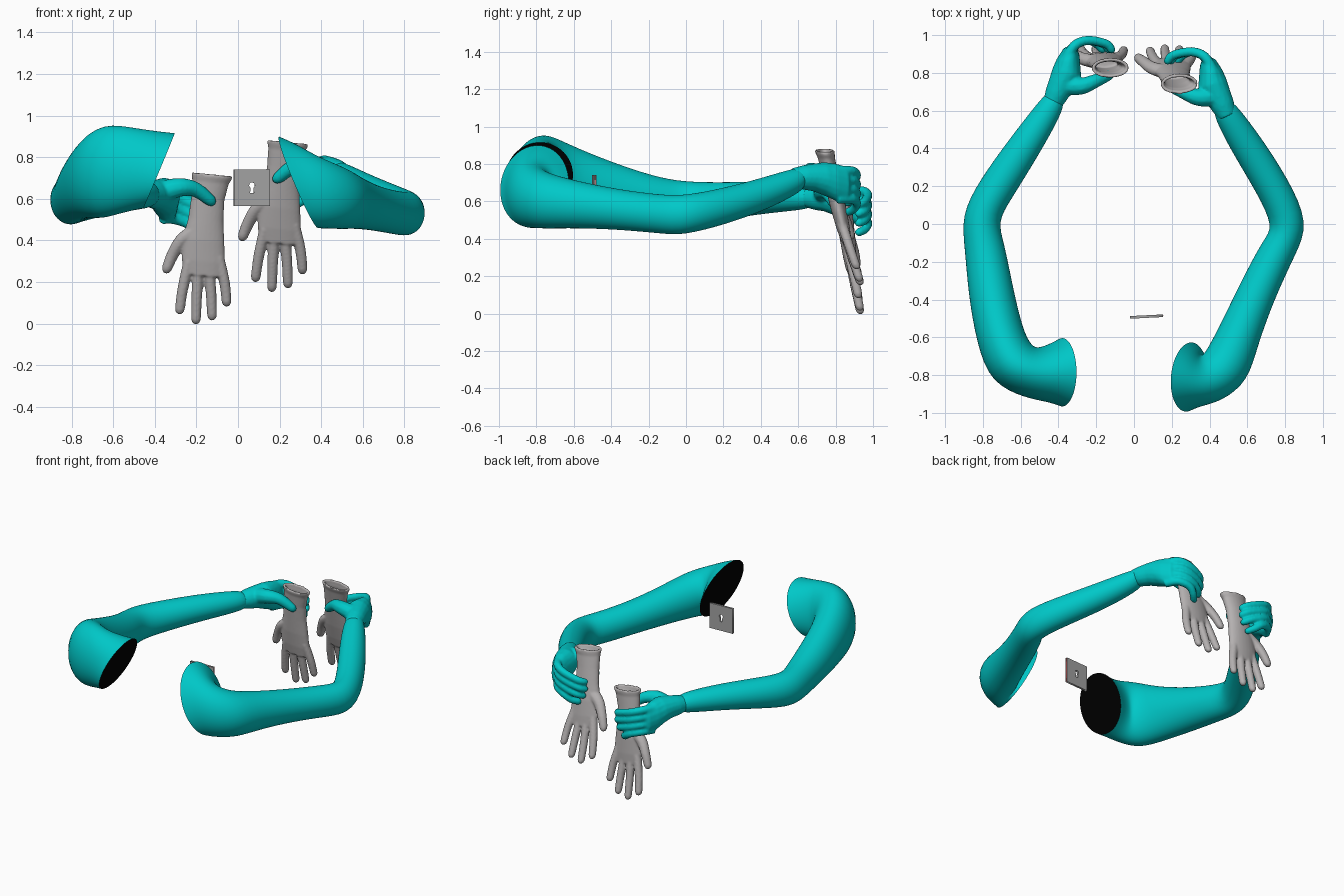
import bpy, bmesh, math
from mathutils import Vector

if "Cube" in bpy.data.objects:
    bpy.data.objects.remove(bpy.data.objects["Cube"])

UP = Vector((0, 0, 1))


def material(name, r, g, b):
    m = bpy.data.materials.new(name)
    m.use_nodes = True
    m.diffuse_color = (r, g, b, 1)
    m.node_tree.nodes["Principled BSDF"].inputs["Base Color"].default_value = (r, g, b, 1)
    return m


teal = material("teal_sleeve", 0, 0.58, 0.58)
black = material("black_cut", 0, 0, 0)
grey = material("grey_rubber", 0.46, 0.44, 0.44)
steel = material("steel_plate", 0.37, 0.37, 0.37)
red = material("red_edge", 0.5, 0.02, 0.02)


def loft(bm, rings, sides=16):
    """Skin a closed tube through rings of (centre, half axis, half axis)."""
    loops = []
    for c, u, v in rings:
        angles = [2 * math.pi * i / sides for i in range(sides)]
        loops.append([bm.verts.new(c + u * math.cos(a) + v * math.sin(a)) for a in angles])
    for a, b in zip(loops, loops[1:]):
        for i in range(sides):
            j = (i + 1) % sides
            bm.faces.new((a[i], a[j], b[j], b[i]))
    bm.faces.new(loops[-1])
    return bm.faces.new(loops[0])


def path_rings(path, tilt=0.0, yaw=0.0):
    """Upright rings along a mostly level path of (x, y, z, width, height);
    tilt and yaw slant the first rings, fading out along the path."""
    pts = [Vector(p[:3]) for p in path]
    rings = []
    for i, p in enumerate(path):
        d = pts[min(i + 1, len(pts) - 1)] - pts[max(i - 1, 0)]
        d.z = 0
        d.normalize()
        fade = max(0, 1 - 0.3 * i)
        rings.append((pts[i], (d.cross(UP) + d * yaw * fade) * p[3],
                      (UP - d * tilt * fade) * p[4]))
    return rings


def digit(bm, points, r, base=1.1):
    """Round finger through the points, tapering from base, ending in a dome."""
    pts = [Vector(p) for p in points]
    fine = []
    for i in range(len(pts) - 1):
        p0, p3 = pts[max(i - 1, 0)], pts[min(i + 2, len(pts) - 1)]
        a, b = pts[i], pts[i + 1]
        for k in range(4):
            t = k / 4
            fine.append(0.5 * (2 * a + (b - p0) * t + (2 * p0 - 5 * a + 4 * b - p3) * t * t
                               + (3 * a - p0 - 3 * b + p3) * t ** 3))
    fine.append(pts[-1])
    end = (fine[-1] - fine[-2]).normalized()
    sections = [(p, r * (base + (0.9 - base) * i / len(fine))) for i, p in enumerate(fine)]
    sections += [(fine[-1] + end * r * 0.6, r * 0.7), (fine[-1] + end * r * 0.9, r * 0.25)]
    rings = []
    for i, (c, rad) in enumerate(sections):
        d = sections[min(i + 1, len(sections) - 1)][0] - sections[max(i - 1, 0)][0]
        u = rings[-1][1] if rings else d.orthogonal()
        u = (u - d * (u.dot(d) / d.length_squared)).normalized()
        rings.append((c, u * rad, d.normalized().cross(u) * rad))
    loft(bm, rings, 10)


def finish(bm, name, *mats):
    bmesh.ops.recalc_face_normals(bm, faces=bm.faces)
    me = bpy.data.meshes.new(name)
    bm.to_mesh(me)
    bm.free()
    ob = bpy.data.objects.new(name, me)
    bpy.context.collection.objects.link(ob)
    for m in mats:
        me.materials.append(m)
    return ob


def fuse(ob, voxel):
    m = ob.modifiers.new("fuse", 'REMESH')
    m.mode = 'VOXEL'
    m.voxel_size = voxel
    m.use_smooth_shade = True
    s = ob.modifiers.new("soften", 'SMOOTH')
    s.factor = 0.5
    s.iterations = 4


def arm(name, path, tilt, yaw):
    bm = bmesh.new()
    cap = loft(bm, path_rings(path, tilt, yaw))
    crease = bm.edges.layers.float.new("crease_edge")
    for f in bm.faces:
        f.smooth = f is not cap
    for e in cap.edges:
        e[crease] = 1
        e.smooth = False
    cap.material_index = 1
    ob = finish(bm, name, teal, black)
    ob.modifiers.new("smooth", 'SUBSURF').levels = 2
    ob.modifiers["smooth"].render_levels = 2


def hand(name, side, shift):
    """Gripping hand, laid out for the -x side and mirrored for the other."""
    bm = bmesh.new()
    loft(bm, path_rings([(-.435, .63, .62, .05, .05), (-.408, .69, .62, .064, .066),
                         (-.385, .74, .62, .07, .074), (-.355, .80, .612, .08, .09),
                         (-.347, .86, .595, .064, .1), (-.33, .915, .58, .045, .098),
                         (-.315, .935, .575, .02, .08)]))
    for i in range(4):
        z = .655 - .05 * i
        reach = (.02, .02, .005, -.03)[i]
        digit(bm, [(-.36, .87, z), (-.315, .945, z), (-.245, .972, z - .022),
                   (-.17 + reach, .955, z - .055), (-.14 + reach, .925, z - .07)], .025)
    digit(bm, [(-.36, .735, .635), (-.28, .73, .655), (-.205, .757, .645),
               (-.13, .79, .59)], .029, 1.9)
    for v in bm.verts:
        v.co = Vector((v.co.x * side, v.co.y, v.co.z)) + Vector(shift)
    fuse(finish(bm, name, teal), .008)


def glove(name, shift, y0, slope):
    """Hanging glove with an open cuff; y leans with height."""
    bm = bmesh.new()
    outer = [(.23, -.165, .09, .028), (.30, -.167, .105, .036), (.40, -.165, .10, .042),
             (.50, -.155, .085, .043), (.60, -.145, .08, .044), (.68, -.132, .088, .046),
             (.70, -.127, .096, .051), (.718, -.125, .10, .053)]
    inner = [(z, x, rx - .017, ry - .017) for z, x, rx, ry in reversed(outer[3:])]
    loft(bm, [(Vector((x, 0, z)), Vector((rx, 0, -.1 * rx)), Vector((0, ry, 0)))
              for z, x, rx, ry in outer + inner], 24)
    for a, b, c in (((-.235, .30), (-.265, .17), (-.28, .068)),
                    ((-.19, .28), (-.198, .14), (-.202, .02)),
                    ((-.142, .28), (-.13, .15), (-.125, .038)),
                    ((-.095, .32), (-.065, .20), (-.055, .105))):
        digit(bm, [(p[0], .01 * i, p[1]) for i, p in enumerate((a, b, c))], .026)
    digit(bm, [(-.20, 0, .45), (-.27, .01, .40), (-.315, .025, .33), (-.342, .03, .265)],
          .027, 1.4)
    for v in bm.verts:
        v.co.z += shift[1]
        v.co.x += shift[0]
        v.co.y += y0 - slope * v.co.z
    fuse(finish(bm, name, grey), .0065)


# Arms, from the cut shoulder round the elbow to the wrist
arm("right_arm", [(-.38, -.785, .735, .185, .185), (-.45, -.79, .735, .155, .195),
                  (-.54, -.79, .735, .14, .212), (-.65, -.745, .735, .15, .235),
                  (-.71, -.60, .70, .13, .195), (-.76, -.35, .645, .122, .15),
                  (-.79, -.12, .60, .108, .122), (-.82, .03, .588, .10, .118),
                  (-.735, .18, .60, .10, .104), (-.58, .41, .62, .09, .087),
                  (-.44, .62, .622, .07, .07), (-.41, .68, .62, .05, .05)], .42, -.06)
arm("left_arm", [(.29, -.81, .68, .188, .225), (.345, -.82, .66, .15, .208),
                 (.41, -.82, .63, .135, .175), (.49, -.76, .605, .14, .155),
                 (.55, -.60, .585, .115, .13), (.655, -.35, .555, .102, .108),
                 (.77, -.12, .53, .096, .106), (.835, -.01, .525, .098, .108),
                 (.735, .20, .572, .092, .10), (.595, .42, .64, .088, .09),
                 (.487, .59, .71, .07, .073), (.468, .63, .725, .05, .05)], .43, .06)

# Gripping hands and the gloves they hold
hand("right_hand", 1, (0, 0, 0))
hand("left_hand", -1, (.06, -.06, .108))
glove("right_glove", (0, 0), .912, .12)
glove("left_glove", (.365, .155), .95, .24)

# Thin square plate with a keyhole through it
curve = bpy.data.curves.new("keyhole_plate", 'CURVE')
curve.dimensions = '2D'
curve.fill_mode = 'BOTH'
curve.extrude = .007
h = .0875
keyhole = [(.014 * math.sin(a), .012 + .014 * math.cos(a))
           for a in [math.radians(-150 + 30 * i) for i in range(11)]]
keyhole += [(.009, -.024), (-.009, -.024)]
for outline in ([(-h, -h), (h, -h), (h, h), (-h, h)], keyhole):
    s = curve.splines.new('POLY')
    s.points.add(len(outline) - 1)
    for p, (x, y) in zip(s.points, outline):
        p.co = (x, y, 0, 1)
    s.use_cyclic_u = True
curve.materials.append(steel)
plate = bpy.data.objects.new("keyhole_plate", curve)
bpy.context.collection.objects.link(plate)
plate.location = (.067, -.49, .653)
plate.rotation_euler = (math.pi / 2, 0, .05)
bpy.ops.object.select_all(action='DESELECT')
plate.select_set(True)
bpy.context.view_layer.objects.active = plate
bpy.ops.object.convert(target='MESH')

# Fine red line down one edge of the plate
bm = bmesh.new()
bmesh.ops.create_cube(bm, size=1)
for v in bm.verts:
    v.co = Vector((v.co.x * .001, v.co.y * .004, v.co.z * 2 * h))
line = finish(bm, "plate_edge_line", red)
line.location = (.067 + h * math.cos(.05), -.49 + h * math.sin(.05), .653)
line.rotation_euler.z = .05
